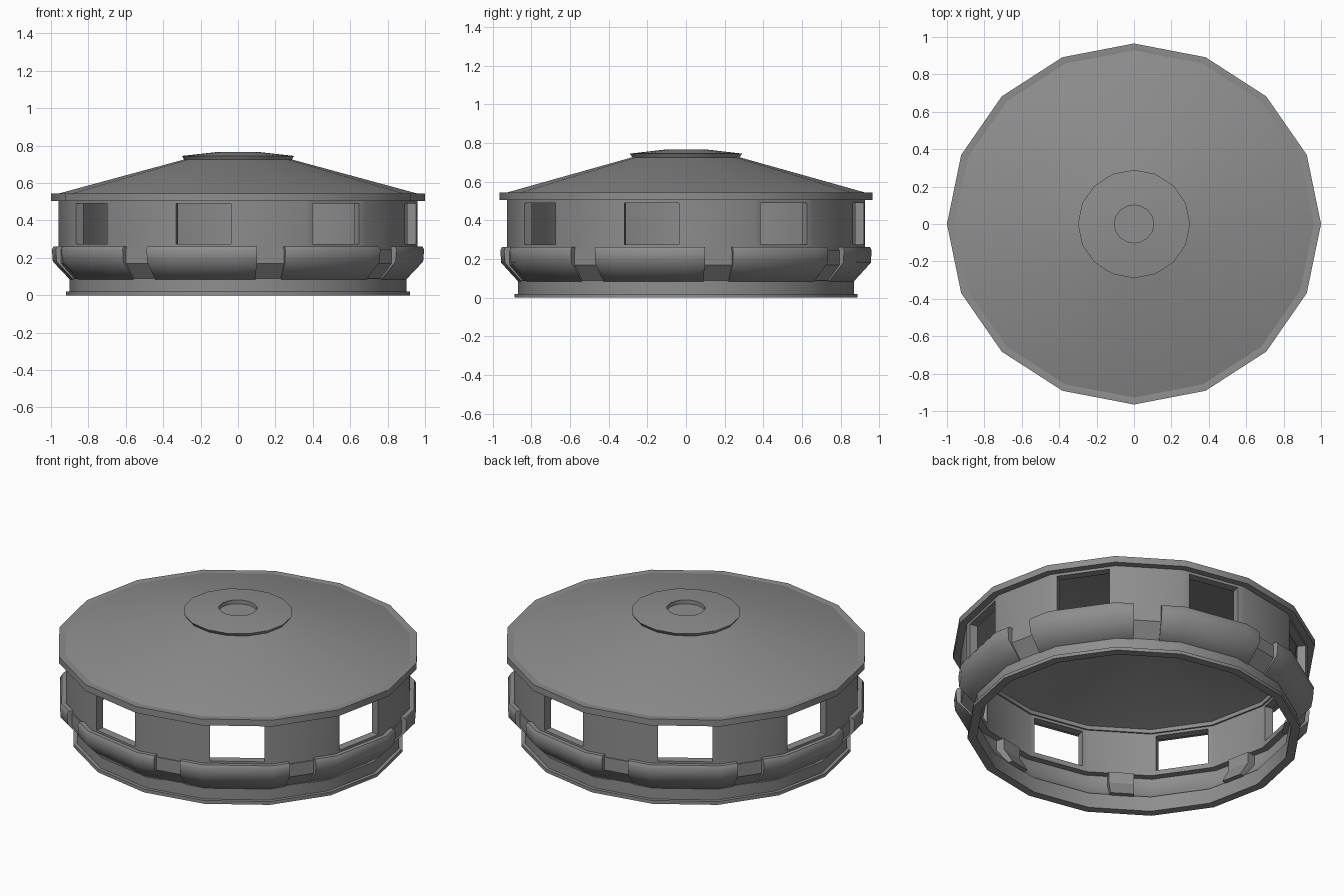
import bpy
import bmesh
from math import radians, cos, sin
from mathutils import Matrix

cube = bpy.data.objects.get("Cube")
if cube:
    bpy.data.objects.remove(cube)

STEP = 22.5          # one side of the sixteen-sided plan
SQUASH = 0.965       # plan is slightly narrower front to back
FULL = [i * STEP for i in range(16)]

metal = bpy.data.materials.new("dull_grey_metal")
metal.use_nodes = True
grey = (0.27, 0.27, 0.27, 1)
metal.diffuse_color = grey
metal.node_tree.nodes["Principled BSDF"].inputs["Base Color"].default_value = grey


def point(radius, angle, z):
    """Point on the sixteen-sided outline at any angle."""
    r = radius * cos(radians(STEP / 2)) / cos(radians(angle % STEP - STEP / 2))
    return (r * cos(radians(angle)), r * sin(radians(angle)), z)


def finish(name, bm, smooth=30):
    bmesh.ops.scale(bm, vec=(1, SQUASH, 1), verts=bm.verts)
    bmesh.ops.recalc_face_normals(bm, faces=bm.faces)
    mesh = bpy.data.meshes.new(name)
    bm.to_mesh(mesh)
    bm.free()
    mesh.materials.append(metal)
    obj = bpy.data.objects.new(name, mesh)
    bpy.context.collection.objects.link(obj)
    bpy.ops.object.select_all(action='DESELECT')
    obj.select_set(True)
    bpy.context.view_layer.objects.active = obj
    if smooth:
        bpy.ops.object.shade_smooth_by_angle(angle=radians(smooth))
    return obj


def sweep(bm, section, angles, ring=True):
    """Sweep a closed (radius, z) section around the given angles."""
    loops = [[bm.verts.new(point(r, a, z)) for r, z in section] for a in angles]
    n = len(section)
    pairs = list(zip(loops, loops[1:]))
    if ring:
        pairs.append((loops[-1], loops[0]))
    for a, b in pairs:
        for j in range(n):
            k = (j + 1) % n
            bm.faces.new((a[j], b[j], b[k], a[k]))
    if not ring:
        bm.faces.new(loops[0])
        bm.faces.new(loops[-1])
    return bm


def ring(name, section):
    return finish(name, sweep(bmesh.new(), section, FULL))


def disc_shell(name, profile):
    """Closed lathe whose profile starts and ends on the axis."""
    bm = bmesh.new()
    rows = []
    for r, z in profile:
        if r == 0:
            rows.append([bm.verts.new((0, 0, z))] * len(FULL))
        else:
            rows.append([bm.verts.new(point(r, a, z)) for a in FULL])
    for low, high in zip(rows, rows[1:]):
        for i in range(len(FULL)):
            j = (i + 1) % len(FULL)
            corners = dict.fromkeys((low[i], low[j], high[j], high[i]))
            bm.faces.new(list(corners))
    return finish(name, bm)


# Base ring with a thin foot flange
ring("base_ring", [(0.92, 0), (0.92, 0.02), (0.9, 0.02), (0.9, 0.09),
                   (0.87, 0.09), (0.87, 0)])

# Bulged skirt panels with recessed struts in the gaps between them
bulge = [(0.95, 0.262), (0.985, 0.262), (0.995, 0.245), (0.99, 0.18),
         (0.9, 0.085), (0.87, 0.085), (0.95, 0.185), (0.95, 0.24)]
strut = [(0.965, 0.247), (0.965, 0.17), (0.89, 0.085), (0.84, 0.085),
         (0.9, 0.18), (0.9, 0.247)]
panels, struts = bmesh.new(), bmesh.new()
CENTRE, HALF = 10.5, 4.5
for k in range(8):
    a = CENTRE + 45 * k
    sweep(panels, bulge, [a + HALF, STEP + 45 * k, 45 + 45 * k, a + 45 - HALF], False)
    sweep(struts, strut, [a - HALF, a + HALF], False)
finish("skirt_panels", panels, 60)
finish("skirt_struts", struts)

# Upright wall, with an open window in every second side
wall = ring("window_wall", [(0.96, 0.245), (0.96, 0.51), (0.91, 0.51), (0.91, 0.245)])
holes = bmesh.new()
for k in range(8):
    turn = Matrix.Rotation(radians(1.5 * STEP + 45 * k), 4, 'Z')
    bmesh.ops.create_cube(holes, size=1, matrix=turn @ Matrix.Translation(
        (0.92, 0, 0.382)) @ Matrix.Diagonal((0.3, 0.3, 0.215, 1)))
cutter = finish("window_cutter", holes, None)
cutter.hide_render = True
cut = wall.modifiers.new("windows", 'BOOLEAN')
cut.operation = 'DIFFERENCE'
cut.solver = 'EXACT'
cut.object = cutter
bpy.context.view_layer.objects.active = wall
# Windows must be cut before any smoothing modifier
bpy.ops.object.modifier_move_to_index(modifier=cut.name, index=0)
bpy.ops.object.modifier_apply(modifier=cut.name)
bpy.data.objects.remove(cutter)

# Eave rim and shallow conical roof
ring("eave_rim", [(0.9, 0.505), (1, 0.505), (1, 0.543), (0.94, 0.543), (0.9, 0.53)])
disc_shell("roof", [(0, 0.715), (0.28, 0.7), (0.93, 0.52), (0.962, 0.543),
                    (0.28, 0.728), (0, 0.735)])

# Roof cap with a shallow round recess
disc_shell("roof_cap", [(0, 0.722), (0.285, 0.722), (0.3, 0.745), (0.12, 0.765),
                        (0.105, 0.765), (0.105, 0.742), (0, 0.742)])
